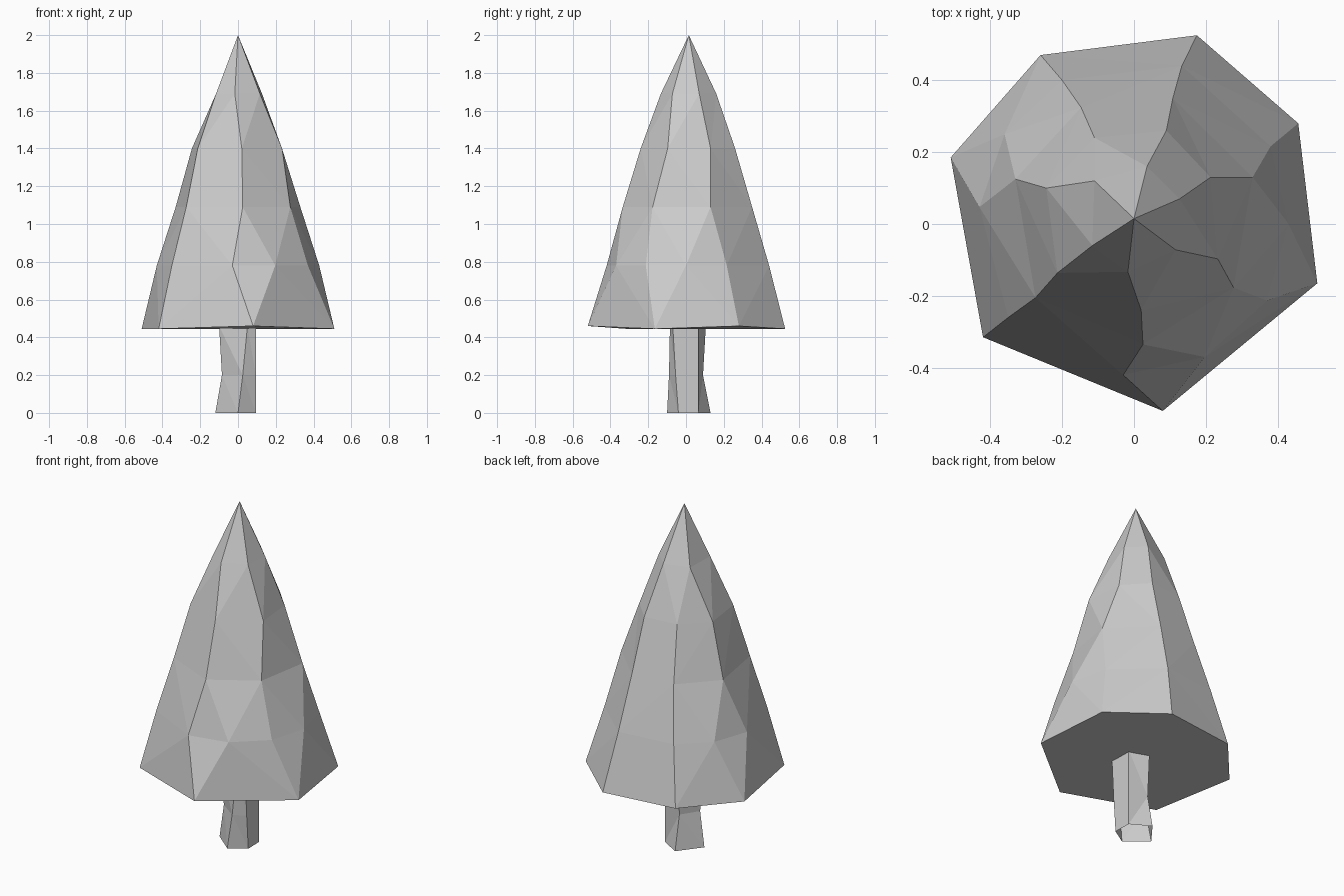
import bpy
import bmesh
from math import atan2
from mathutils import Vector

cube = bpy.data.objects.get("Cube")
if cube:
    bpy.data.objects.remove(cube, do_unlink=True)


def make_material(name, colour):
    mat = bpy.data.materials.new(name)
    mat.use_nodes = True
    mat.diffuse_color = colour
    mat.node_tree.nodes["Principled BSDF"].inputs["Base Color"].default_value = colour
    return mat


def add_ring(bm, height, outline):
    """Place a cross-section, ordered counter-clockwise around the axis."""
    outline = sorted(outline, key=lambda p: atan2(p[1], p[0]))
    return [bm.verts.new((x, y, height)) for x, y in outline]


def bridge(bm, lower, upper):
    """Join two rings of any size with triangles, using the shorter diagonals."""
    n, m = len(lower), len(upper)
    start = min(range(m), key=lambda k: (upper[k].co.xy.normalized()
                                         - lower[0].co.xy.normalized()).length)
    i = j = 0
    while i < n or j < m:
        a, b = lower[i % n], upper[(start + j) % m]
        next_a, next_b = lower[(i + 1) % n], upper[(start + j + 1) % m]
        step_low = (next_a.co - b.co).length <= (next_b.co - a.co).length
        if j == m or (i < n and step_low):
            bm.faces.new((a, next_a, b))
            i += 1
        else:
            bm.faces.new((a, next_b, b))
            j += 1


def loft(bm, sections):
    rings = [add_ring(bm, height, outline) for height, outline in sections]
    for lower, upper in zip(rings, rings[1:]):
        bridge(bm, lower, upper)
    return rings


def finish(bm, name, material):
    bmesh.ops.recalc_face_normals(bm, faces=bm.faces[:])
    mesh = bpy.data.meshes.new(name)
    bm.to_mesh(mesh)
    bm.free()
    mesh.materials.append(material)
    obj = bpy.data.objects.new(name, mesh)
    bpy.context.scene.collection.objects.link(obj)
    return obj


grey = make_material("plain grey", (0.6, 0.6, 0.6, 1))

# Foliage: irregular faceted cone, widest at the hem
hem = [(-.42, -.315), (.08, -.52), (.51, -.165), (.457, .28),
       (.175, .525), (-.26, .47), (-.51, .185)]
skirt = [(-.35, -.26), (-.03, -.42), (.197, -.37), (.37, -.213), (.43, 0),
         (.38, .216), (.133, .44), (-.2, .4), (-.36, .25), (-.43, .047)]
middle = [(-.274, -.205), (.025, -.335), (.277, -.177), (.33, .13),
          (.108, .35), (-.147, .324), (-.33, .125)]
shoulder = [(-.213, -.136), (.02, -.24), (.233, -.097), (.213, .13),
            (.09, .26), (-.11, .24), (-.244, .1)]
crown = [(-.116, -.06), (-.017, -.133), (.116, -.072), (.127, .07),
         (.036, .16), (-.11, .12)]

bm = bmesh.new()
rings = loft(bm, [(.445, hem), (.78, skirt), (1.09, middle), (1.4, shoulder), (1.69, crown)])
tip = bm.verts.new((0, .015, 2))
top = rings[-1]
for k, vert in enumerate(top):
    bm.faces.new((vert, top[(k + 1) % len(top)], tip))
# The front and left hem corners sit slightly higher than the rest
for vert in rings[0]:
    if vert.co.y < -.5 or vert.co.xy.dot(Vector((1, .5))) > .5:
        vert.co.z += .015
bm.faces.new(rings[0])
finish(bm, "foliage", grey)

# Trunk: five-sided, twisted slightly, open underneath
foot = [(-.12, 0), (0, -.1), (.095, -.04), (.092, .065), (-.02, .13)]
waist = [(-.085, -.01), (.025, -.09), (.095, -.055), (.092, .065), (-.02, .09)]
collar = [(-.1, -.02), (.05, -.085), (.095, -.07), (.092, .065), (-.02, .105)]
bm = bmesh.new()
loft(bm, [(0, foot), (.2, waist), (.46, collar)])
finish(bm, "trunk", grey)
